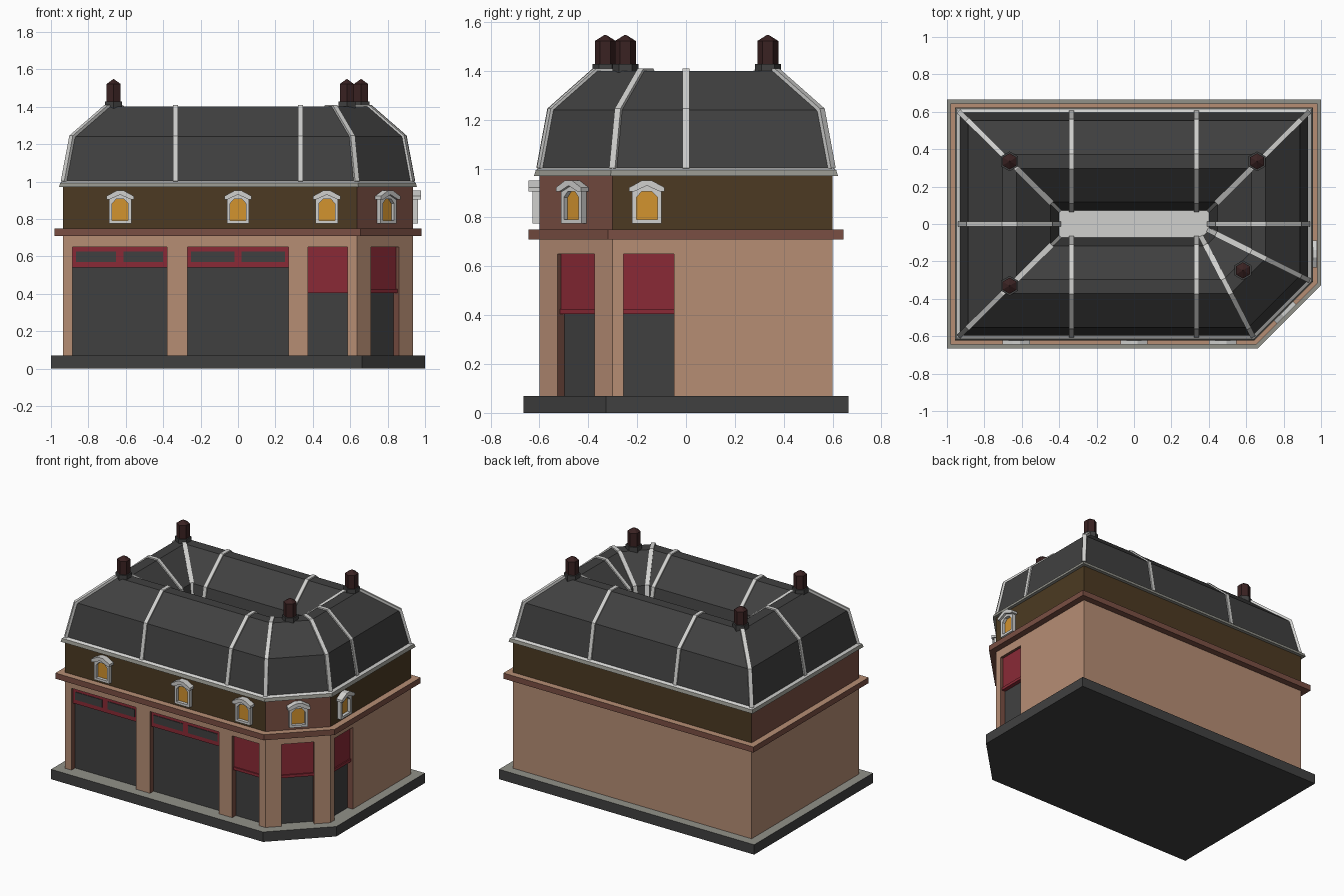
import bpy
from math import cos, sin, pi, radians
from mathutils import Vector

if "Cube" in bpy.data.objects:
    bpy.data.objects.remove(bpy.data.objects["Cube"])


def lin(h):
    v = [int(h[i:i + 2], 16) / 255 for i in (0, 2, 4)]
    return [c / 12.92 if c <= 0.04045 else ((c + 0.055) / 1.055) ** 2.4 for c in v] + [1]


MAT = {}
for key, h in dict(tan="B68D74", brown="7A4F43", olive="4C3A22", red="8A2A36", dark_grey="404040",
                   mid_grey="919189", light_grey="D0D0CE", amber="D2932F", maroon="3A2222").items():
    MAT[key] = bpy.data.materials.new(key)
    MAT[key].diffuse_color = lin(h)


def mesh(name, verts, faces, mats):
    """Object from verts, faces and one colour name per face."""
    me = bpy.data.meshes.new(name)
    me.from_pydata([tuple(v) for v in verts], [], faces)
    used = sorted(set(mats))
    for m in used:
        me.materials.append(MAT[m])
    for p, m in zip(me.polygons, mats):
        p.material_index = used.index(m)
    ob = bpy.data.objects.new(name, me)
    bpy.context.collection.objects.link(ob)
    return ob


def loft(name, rings, mat, side=None, bottom=None, top=None, cap=True):
    """Skin closed rings (counter-clockwise, bottom to top); side = colour per edge or per band."""
    n = len(rings[0])
    verts = [p for r in rings for p in r]
    faces, mats = [], []
    for k in range(len(rings) - 1):
        for i in range(n):
            j = (i + 1) % n
            faces.append((k * n + i, k * n + j, k * n + n + j, k * n + n + i))
            mats.append(side(k, i) if side else mat)
    if cap:
        faces += [tuple(reversed(range(n))), tuple(range(len(verts) - n, len(verts)))]
        mats += [bottom or mat, top or mat]
    return mesh(name, verts, faces, mats)


def foot(d):
    """Building outline with cut corner, outset by d."""
    x, y, k = 0.935 + d, 0.6 + d, 0.414 * d
    return [(-x, -y), (0.635 + k, -y), (x, -0.3 - k), (x, y), (-x, y)]


def ring(pts, z):
    return [(x, y, z) for x, y in pts]


# Wall frames: centre on the wall line, turned so +u runs right and +n points outward
def place(frame, u, n, z):
    cx, cy, a = frame
    a = radians(a)
    return Vector((cx + u * cos(a) + n * sin(a), cy + u * sin(a) - n * cos(a), z))


def extrude(name, frame, pts, n0, n1, mat):
    """Extrude a (u, z) outline outward from n0 to n1."""
    return loft(name, [[place(frame, u, n, z) for u, z in pts] for n in (n0, n1)], mat)


def plate(name, frame, u0, u1, z0, z1, n0, n1, mat):
    return extrude(name, frame, [(u0, z0), (u1, z0), (u1, z1), (u0, z1)], n0, n1, mat)


FRONT, CORNER, RIGHT = (0, -0.6, 0), (0.785, -0.45, 45), (0.935, 0, 90)
SHOPS = [(FRONT, -0.885, -0.38), (FRONT, -0.27, 0.27)]
DOORS = [(FRONT, 0.375, 0.585), (CORNER, -0.106, 0.106), (RIGHT, -0.255, -0.05)]
DEPTH = 0.04

# Pavement base
loft("base", [ring(foot(0.065), 0), ring(foot(0.065), 0.07)], "dark_grey", top="mid_grey")

# Ground floor walls: outline with a notch for every opening
outline, edge = [], []
corners = foot(0)
for i, frame in enumerate((FRONT, CORNER, RIGHT, None, None)):
    outline.append(corners[i])
    edge.append("tan")
    for f, u0, u1 in SHOPS + DOORS:
        if f == frame:
            for (u, n), m in zip([(u0, 0), (u0, -DEPTH), (u1, -DEPTH), (u1, 0)],
                                 ["brown", "dark_grey", "brown", "tan"]):
                outline.append(tuple(place(f, u, n, 0))[:2])
                edge.append(m)
loft("ground_floor_walls", [ring(outline, 0.07), ring(outline, 0.65)], "tan",
     side=lambda k, i: edge[i], cap=False)
loft("lintel_wall", [ring(foot(0), 0.65), ring(foot(0), 0.71)], "tan", bottom="brown")

# Shop fascias with two dark panels each
for f, u0, u1 in SHOPS:
    plate("shop_fascia", f, u0, u1, 0.54, 0.65, -DEPTH, -0.015, "red")
    mid = (u0 + u1) / 2
    for a, b in ((u0 + 0.02, mid - 0.02), (mid + 0.02, u1 - 0.02)):
        plate("fascia_panel", f, a, b, 0.57, 0.625, -0.015, -0.011, "dark_grey")

# Door blinds with a lower lip
for f, u0, u1 in DOORS:
    plate("door_blind", f, u0, u1, 0.42, 0.65, -DEPTH, -0.02, "red")
    plate("blind_lip", f, u0, u1, 0.405, 0.425, -DEPTH, -0.012, "red")

# Cornice, upper storey and eaves
loft("cornice", [ring(foot(0.045), 0.71), ring(foot(0.045), 0.75)], "brown", top="tan")
loft("upper_walls", [ring(foot(0), 0.75), ring(foot(0), 0.97)], "olive",
     side=lambda k, i: "brown" if i in (1, 4) else "olive")
loft("eaves", [ring(foot(0.022), 0.97), ring(foot(0.015), 0.993), ring(foot(0.0), 1.003)], "mid_grey",
     side=lambda k, i: ("mid_grey", "light_grey")[k], top="light_grey")

# Upper windows: ring frame, amber pane, peaked hood and sill
OUT = [(-.06, .775), (.06, .775), (.06, .905), (.02, .93), (-.02, .93), (-.06, .905)]
INN = [(-.043, .792), (.043, .792), (.043, .882), (.02, .907), (-.02, .907), (-.043, .882)]
HOOD = [(-.073, .905), (-.055, .905), (0, .93), (.055, .905), (.073, .905),
        (.073, .922), (.02, .951), (-.02, .951), (-.073, .922)]
for f, u in [(FRONT, -0.63), (FRONT, 0), (FRONT, 0.475), (CORNER, 0), (RIGHT, -0.16)]:
    loops = [[place(f, a + u, n, z) for a, z in pts]
             for pts, n in ((OUT, 0), (OUT, 0.028), (INN, 0.028), (INN, 0.0))]
    loft("window_frame", loops, "light_grey", cap=False)
    extrude("window_pane", f, [(a + u, z) for a, z in INN], 0, 0.006, "amber")
    extrude("window_hood", f, [(a + u, z) for a, z in HOOD], 0, 0.044, "light_grey")

# Mansard roof ring falling into a central well
OUTER = foot(-0.003)
INNER = [(-0.4, -0.072), (0.362, -0.072), (0.4, -0.034), (0.4, 0.072), (-0.4, 0.072)]
PROFILE = [(0, 1.0), (0.085, 1.24), (0.43, 1.4), (0.57, 1.4), (0.915, 1.24), (1, 1.0)]


def mix(a, b, t):
    return Vector(a).lerp(Vector(b), t)


loft("roof", [ring([mix(o, i, t) for o, i in zip(OUTER, INNER)], z) for t, z in PROFILE], "dark_grey")


# Roof ribs following the profile
def rib(a, b, half=0.0135, lift=0.009):
    a, b = Vector(a), Vector(b)
    d = (b - a).normalized()
    side = Vector((-d.y, d.x)) * half
    path = [Vector((t * (b - a).length, z)) for t, z in PROFILE]
    segs = [(q - p).normalized() for p, q in zip(path, path[1:])]
    rings = []
    for i, p in enumerate(path):
        s0, s1 = segs[max(i - 1, 0)], segs[min(i, len(segs) - 1)]
        m = Vector((-s0.y - s1.y, s0.x + s1.x)).normalized()
        m /= m.dot(Vector((-s0.y, s0.x)))
        sec = []
        for w, h in ((1, -lift), (-1, -lift), (-1, lift), (1, lift)):
            q = p + m * h
            xy = a + d * q.x + side * w
            sec.append((xy.x, xy.y, q.y))
        rings.append(sec)
    loft("roof_rib", rings, "light_grey")


for o, i in zip(OUTER, INNER):
    rib(o, i)
for s in (-1, 1):
    rib((s * 0.932, 0), (s * 0.4, 0))
    for t in (-1, 1):
        rib((s * 0.335, t * 0.597), (s * 0.335, t * 0.072))


# Chimneys: six-sided collar and stack with a pointed cap
def hexagon(c, r, z):
    return [(c[0] + r * sin(-k * pi / 3), c[1] + r * cos(k * pi / 3), z) for k in range(6)]


for c in [(-0.665, -0.33), (-0.665, 0.335), (0.658, 0.335), (0.582, -0.248)]:
    loft("chimney_collar", [hexagon(c, 0.053, 1.385), hexagon(c, 0.053, 1.428)], "dark_grey")
    loft("chimney_stack", [hexagon(c, 0.043, 1.4), hexagon(c, 0.043, 1.522), hexagon(c, 0.003, 1.547)], "maroon")

for m in bpy.data.materials:
    if m.users and not m.is_grease_pencil:
        m.use_nodes = True
        m.node_tree.nodes["Principled BSDF"].inputs["Base Color"].default_value = m.diffuse_color
